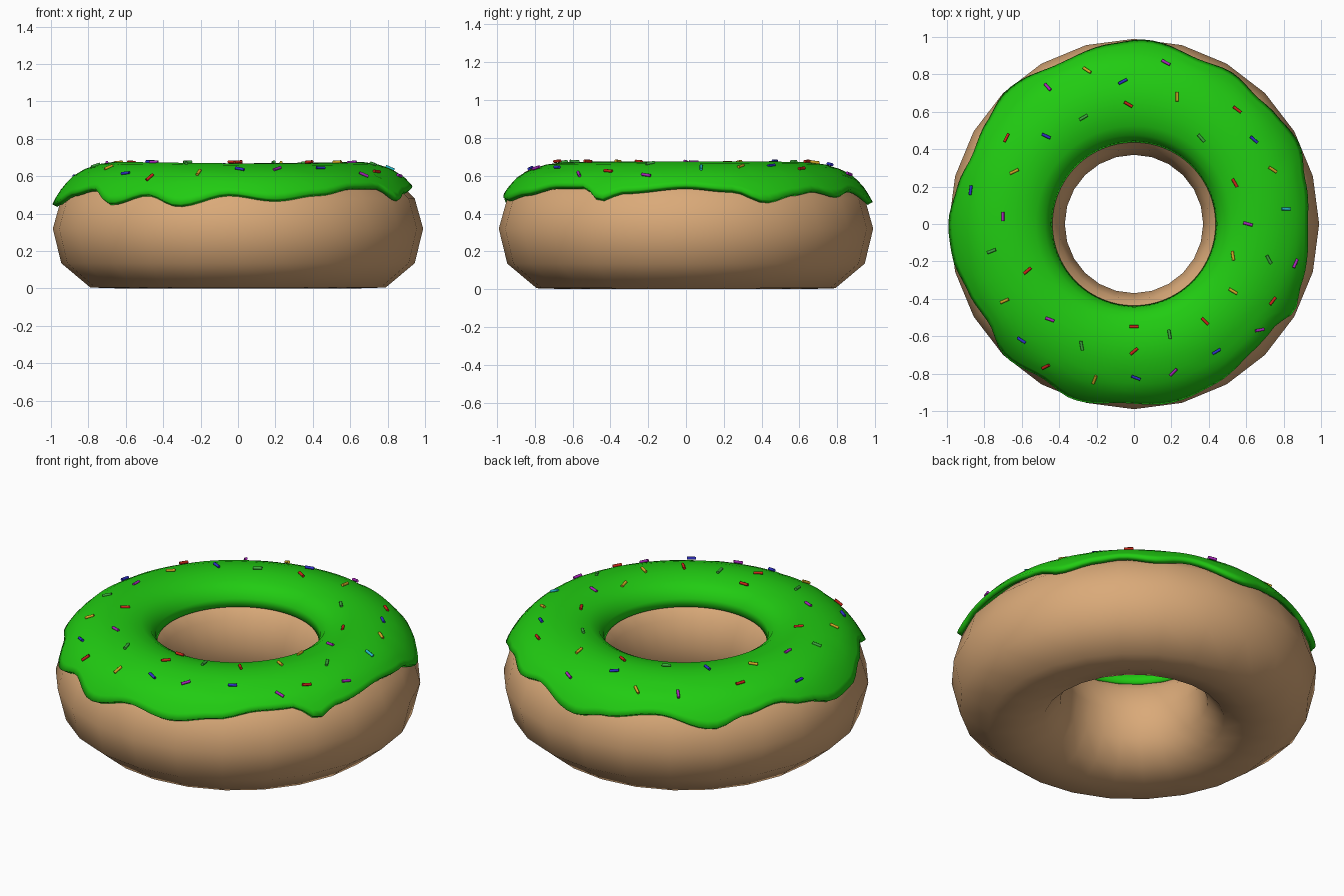
import bpy, bmesh
from math import sin, cos, tau, pi, radians, degrees, atan2, hypot
from mathutils import Matrix, Vector

if "Cube" in bpy.data.objects:
    bpy.data.objects.remove(bpy.data.objects["Cube"])


def material(name, rgb):
    m = bpy.data.materials.new(name)
    m.diffuse_color = (*rgb, 1)
    m.use_nodes = True
    m.node_tree.nodes["Principled BSDF"].inputs["Base Color"].default_value = m.diffuse_color
    return m


def finish(bm, name, mat):
    bmesh.ops.recalc_face_normals(bm, faces=bm.faces)
    me = bpy.data.meshes.new(name)
    bm.to_mesh(me)
    bm.free()
    me.materials.append(mat)
    ob = bpy.data.objects.new(name, me)
    bpy.context.collection.objects.link(ob)
    return ob


def smooth(ob, angle):
    bpy.ops.object.select_all(action='DESELECT')
    ob.select_set(True)
    bpy.context.view_layer.objects.active = ob
    bpy.ops.object.shade_smooth_by_angle(angle=radians(angle))


def interp(table, x, ease=False):
    for (x0, y0), (x1, y1) in zip(table, table[1:]):
        if x <= x1:
            t = max(0, (x - x0) / (x1 - x0))
            if ease:
                t = (1 - cos(pi * t)) / 2
            return y0 + (y1 - y0) * t
    return table[-1][1]


def revolve(profile_at, segments, closed):
    """Sweep a profile (a function of angle giving r, z points) around z."""
    bm = bmesh.new()
    rings = []
    for i in range(segments):
        a = tau * i / segments
        rings.append([bm.verts.new((r * cos(a), r * sin(a), z)) for r, z in profile_at(a)])
    n = len(rings[0])
    for i in range(segments):
        p, q = rings[i], rings[(i + 1) % segments]
        for j in range(n if closed else n - 1):
            k = (j + 1) % n
            bm.faces.new((p[j], q[j], q[k], p[k]))
    return bm


# Dough: low-poly flattened ring
DOUGH = [(.99, .32), (.945, .135), (.79, .005), (.63, 0), (.49, .045), (.40, .16),
         (.37, .32), (.405, .47), (.51, .595), (.68, .635), (.84, .585), (.945, .48)]
dough = finish(revolve(lambda a: DOUGH, 24, True), "dough", material("dough", (.70, .40, .19)))
smooth(dough, 80)

# Icing: shell over the top with a dripping outer edge (angle in degrees, edge height)
DRIPS = [(0, .55), (15, .53), (26, .47), (38, .51), (46, .53), (57, .50), (68, .53), (87, .46),
         (97, .49), (115, .53), (134, .46), (145, .51), (157, .54), (168, .50), (180, .45),
         (190, .46), (202, .51), (214, .54), (226, .46), (239, .51), (251, .45), (267, .51),
         (282, .48), (297, .51), (312, .55), (324, .55), (332, .48), (339, .52), (360, .55)]
INNER = [(.436, .53), (.445, .575), (.475, .62), (.525, .65), (.60, .668), (.67, .672), (.74, .662)]
OUTER = [(.45, .993), (.49, .972), (.54, .94), (.60, .885), (.64, .81), (.662, .74)]


def icing_profile(a):
    edge = interp(DRIPS, degrees(a), True)
    zs = [.662 + (edge - .662) * t for t in (.12, .28, .46, .64, .82, 1)]
    pts = INNER + [(interp(OUTER, z), z) for z in zs]
    lift = .004 * sin(2 * a + 1)
    return [(r, z + lift * (.5 < r < .85)) for r, z in pts]


icing = finish(revolve(icing_profile, 120, False), "icing", material("icing", (.015, .60, .006)))
solid = icing.modifiers.new("thickness", 'SOLIDIFY')
solid.thickness = .03
solid.offset = -1
smooth(icing, 50)

# Sprinkles: little rods lying on the icing (x, y, heading in degrees)
SPRINKLES = {
    "purple": ((.40, .02, .50), [
        (-.46, .73, -50), (.17, .86, -35), (-.70, .04, 90), (-.45, -.51, -20),
        (.21, -.79, 50), (.67, -.565, 0), (.86, -.21, 60), (.61, 0, -15)]),
    "red": ((.60, .02, .01), [
        (-.03, .64, -30), (.55, .61, -35), (-.68, .46, 65), (.54, .22, -60), (-.57, -.25, 40),
        (0, -.55, 0), (0, -.68, 40), (-.47, -.76, 40), (.38, -.52, -45), (.74, -.41, 50)]),
    "blue": ((.03, .03, .60), [
        (-.06, .76, 30), (-.47, .47, -25), (.64, .45, -40), (-.87, .18, 85),
        (-.60, -.62, -30), (.01, -.82, -25), (.44, -.68, 30)]),
    "yellow": ((.65, .40, .02), [
        (-.25, .82, -40), (.23, .68, 90), (-.64, .28, 25), (.74, .29, -30),
        (.53, -.17, -80), (.53, -.36, -30), (-.69, -.41, 25), (-.21, -.83, 70)]),
    "green": ((.05, .40, .05), [
        (-.27, .57, 30), (.36, .46, -50), (-.76, -.145, 20),
        (.72, -.19, -60), (-.28, -.65, -80), (.19, -.59, -80)]),
    "cyan": ((.02, .50, .60), [(.81, .08, 0)]),
}
SURFACE = INNER + [(r, z) for z, r in reversed(OUTER[:-1])]

for colour, (rgb, places) in SPRINKLES.items():
    bm = bmesh.new()
    for x, y, heading in places:
        r = hypot(x, y)
        z = interp(SURFACE, r)
        slope = (interp(SURFACE, r + .02) - interp(SURFACE, r - .02)) / .04
        normal = Vector((-slope * x / r, -slope * y / r, 1)).normalized()
        along = Vector((cos(radians(heading)), sin(radians(heading)), 0))
        along = (along - normal * along.dot(normal)).normalized()
        rot = Matrix((normal.cross(along), normal, along)).transposed().to_4x4()
        bmesh.ops.create_cone(bm, cap_ends=True, segments=8, radius1=.008, radius2=.008, depth=.05,
                              matrix=Matrix.Translation(Vector((x, y, z)) + normal * .006) @ rot)
    smooth(finish(bm, colour + "_sprinkles", material(colour, rgb)), 50)
